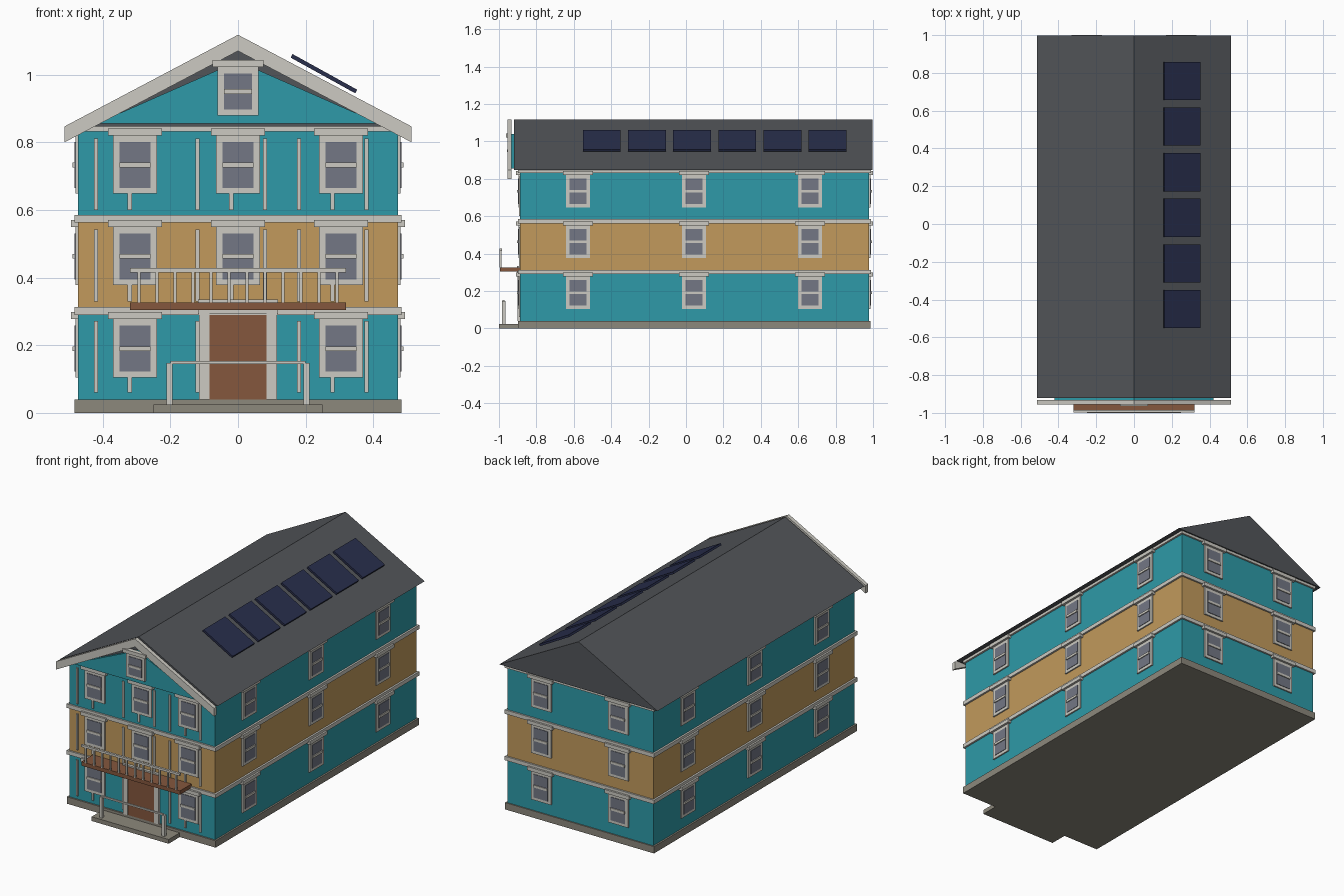
import bpy, bmesh, math
from mathutils import Matrix, Vector

if "Cube" in bpy.data.objects:
    bpy.data.objects.remove(bpy.data.objects["Cube"])


def lin(c):
    c /= 255
    return c / 12.92 if c <= 0.04045 else ((c + 0.055) / 1.055) ** 2.4


def mat(name, r, g, b):
    m = bpy.data.materials.new(name)
    m.diffuse_color = (lin(r), lin(g), lin(b), 1)
    m.use_nodes = True
    m.node_tree.nodes["Principled BSDF"].inputs["Base Color"].default_value = m.diffuse_color
    return m


TEAL = mat("teal_siding", 46, 154, 168)
TAN = mat("tan_siding", 194, 154, 92)
CREAM = mat("cream_trim", 204, 202, 194)
ROOF = mat("roof_grey", 82, 85, 89)
BROWN = mat("brown_wood", 133, 87, 61)
STONE = mat("stone_grey", 140, 136, 124)
GLASS = mat("window_glass", 115, 119, 133)
PANEL = mat("panel_navy", 40, 46, 76)


def finish(name, bm, mats):
    bmesh.ops.recalc_face_normals(bm, faces=bm.faces)
    me = bpy.data.meshes.new(name)
    bm.to_mesh(me)
    bm.free()
    for m in mats:
        me.materials.append(m)
    ob = bpy.data.objects.new(name, me)
    bpy.context.collection.objects.link(ob)
    return ob


def boxes(name, mats, specs, mtx=Matrix()):
    """specs: (x0, x1, y0, y1, z0, z1[, material slot])"""
    bm = bmesh.new()
    for s in specs:
        lo, hi = Vector(s[0:6:2]), Vector(s[1:6:2])
        m = mtx @ Matrix.Translation((lo + hi) / 2) @ Matrix.Diagonal((*(hi - lo), 1))
        vs = bmesh.ops.create_cube(bm, size=1, matrix=m)["verts"]
        for f in {f for v in vs for f in v.link_faces}:
            f.material_index = s[6] if len(s) > 6 else 0
    return finish(name, bm, mats)


def prism(name, m, pts, y0, y1):
    """extrude an x-z outline along y"""
    bm = bmesh.new()
    f = bm.faces.new([bm.verts.new((x, y0, z)) for x, z in pts])
    ext = bmesh.ops.extrude_face_region(bm, geom=[f])["geom"]
    for v in ext:
        if isinstance(v, bmesh.types.BMVert):
            v.co.y = y1
    return finish(name, bm, [m])


def window(name, pos, turn, w=0.13, h=0.172, hw=0.16, gw=0.092):
    """pos = bottom centre of the frame on the wall, turn = wall angle about z"""
    mtx = Matrix.Translation(pos) @ Matrix.Rotation(math.radians(turn), 4, 'Z')
    g0, g1 = 0.017, h - 0.019
    mid = (g0 + g1) / 2
    boxes(name, [CREAM, GLASS], [
        (-w / 2, w / 2, -0.008, 0.005, 0, h),
        (-hw / 2, hw / 2, -0.021, 0.005, h, h + 0.021),
        (-gw / 2, gw / 2, -0.011, 0.0, g0, g1, 1),
        (-gw / 2, gw / 2, -0.016, 0.0, mid - 0.007, mid + 0.007)], mtx)


W, YF, YB, FLOOR = 0.473, -0.888, 0.979, 0.27

# foundation and entry step
boxes("foundation", [STONE], [(-0.483, 0.483, -0.897, 0.986, 0, 0.04)])
boxes("entry_step", [STONE], [(-0.25, 0.25, -1.0, -0.89, 0, 0.025)])

# three storeys, each topped by a trim band
for i, (label, m) in enumerate((("lower", TEAL), ("middle", TAN), ("upper", TEAL))):
    z = 0.04 + i * FLOOR
    boxes(label + "_storey", [m], [(-W, W, YF, YB, z, z + FLOOR)])
    t = 0.29 + i * 0.2725
    boxes(label + "_trim_band", [CREAM],
          [(-0.484, 0.484, -0.898, 0.989, t if i < 2 else 0.832, t + 0.023 if i < 2 else 0.849)])

    # windows on all four walls
    wz = 0.105 + i * FLOOR + 0.003 * (i > 0)
    for j, x in enumerate((-0.304, 0, 0.304)):
        if i or j != 1:
            window(f"{label}_front_window_{j}", (x, YF, wz), 0)
    for j, y in enumerate((-0.577, 0.043, 0.663)):
        window(f"{label}_right_window_{j}", (W, y, wz), 90)
        window(f"{label}_left_window_{j}", (-W, y, wz), -90)
    for j, x in enumerate((-0.25, 0.25)):
        window(f"{label}_back_window_{j}", (x, YB, wz), 180)

    # thin upright battens on the front
    xs = [-0.42 + 0.1 * k for k in range(9) if k != 2]
    if i == 0:
        xs = [x for x in xs if not -0.1 < x < 0.1]
    boxes(label + "_front_battens", [CREAM],
          [(x - 0.006, x + 0.006, YF - 0.006, YF + 0.004, z + 0.02, z + 0.232) for x in xs])

# front door
boxes("door_frame", [CREAM], [(s * 0.1 - 0.015, s * 0.1 + 0.015, -0.902, YF, 0.04, 0.295) for s in (-1, 1)]
      + [(-0.118, 0.118, -0.904, YF, 0.293, 0.335)])
boxes("front_door", [BROWN], [(-0.086, 0.086, -0.898, YF, 0.04, 0.294)])

# balcony with railing
boxes("balcony_slab", [BROWN], [(-0.32, 0.32, -0.995, YF, 0.304, 0.327)])
boxes("balcony_rail", [CREAM], [(-0.32, 0.32, -0.998, -0.985, 0.415, 0.428)])
boxes("balcony_balusters", [CREAM],
      [(x - 0.0045, x + 0.0045, -0.996, -0.987, 0.326, 0.417)
       for x in (-0.293 + 0.0533 * k for k in range(12))])

# porch handrail
boxes("porch_posts", [CREAM],
      [(x - 0.009, x + 0.009, -0.984, -0.966, 0.024, 0.147) for x in (-0.202, 0.202)])
boxes("porch_rail", [CREAM], [(-0.2, 0.2, -0.98, -0.97, 0.144, 0.153)])

# roof, gable siding and barge boards
EAVE, RIDGE, RX = 0.847, 1.117, 0.513
prism("roof", ROOF, [(-RX, EAVE), (RX, EAVE), (0, RIDGE)], -0.92, 0.997)
prism("gable_siding", TEAL, [(-0.42, 0.855), (0.42, 0.855), (0, 1.04)], -0.938, -0.918)
prism("barge_boards", CREAM, [(-RX, 0.80), (0, 1.07), (RX, 0.80),
                              (RX, EAVE), (0, RIDGE + 0.001), (-RX, EAVE)], -0.955, -0.932)
window("gable_window", (0, -0.938, 0.88), 0, w=0.12, h=0.142, hw=0.15, gw=0.084)
bpy.data.objects["gable_window"].location.y = -0.004

# solar panels floating just above the right slope
for k in range(6):
    mtx = (Matrix.Translation((0.254, 0.757 - 0.2414 * k, 1.003))
           @ Matrix.Rotation(math.atan2(0.106, 0.192), 4, 'Y'))
    boxes(f"solar_panel_{k}", [PANEL], [(-0.109, 0.109, -0.101, 0.101, -0.006, 0.006)], mtx)
